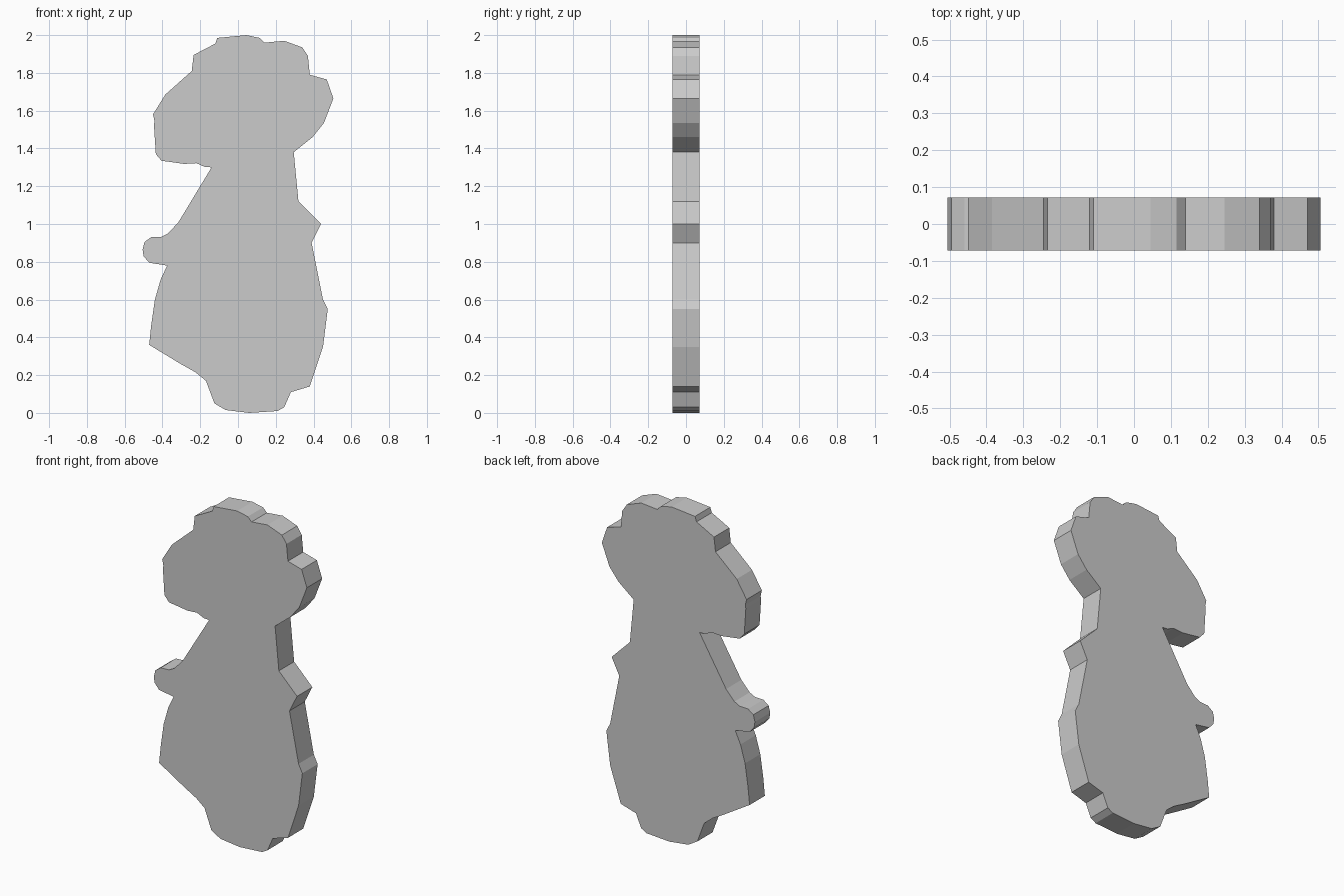
import bpy, bmesh

HALF_DEPTH = 0.072

# Silhouette (x, z), clockwise, grouped by region
head_right = [(-.11, 1.985), (.045, 2.0), (.115, 1.985), (.14, 1.96), (.245, 1.97),
              (.34, 1.935), (.37, 1.89), (.38, 1.79), (.47, 1.765), (.505, 1.665),
              (.455, 1.535), (.395, 1.46), (.295, 1.38)]
body_right = [(.32, 1.12), (.44, 1.0), (.39, .90), (.45, .60), (.475, .55),
              (.45, .35), (.38, .14), (.28, .11)]
foot = [(.245, .03), (.21, .01), (.06, 0), (-.065, .015), (-.125, .05),
        (-.17, .17), (-.225, .215)]
body_left = [(-.305, .26), (-.47, .36), (-.46, .46), (-.44, .60), (-.41, .705), (-.375, .78)]
arm = [(-.47, .795), (-.50, .83), (-.505, .865), (-.495, .905), (-.46, .93),
       (-.405, .932), (-.37, .95), (-.315, 1.01)]
head_left = [(-.14, 1.30), (-.175, 1.302), (-.22, 1.322), (-.285, 1.318), (-.405, 1.335),
             (-.435, 1.37), (-.445, 1.525), (-.442, 1.545), (-.45, 1.58),
             (-.385, 1.685), (-.245, 1.81), (-.235, 1.895), (-.12, 1.955)]
outline = head_right + body_right + foot + body_left + arm + head_left

# Flat cut-out figure: fill the outline and extrude it through its thickness
bm = bmesh.new()
front = bm.faces.new([bm.verts.new((x, -HALF_DEPTH, z)) for x, z in outline])
ext = bmesh.ops.extrude_face_region(bm, geom=[front], use_keep_orig=True)
back = [v for v in ext["geom"] if isinstance(v, bmesh.types.BMVert)]
bmesh.ops.translate(bm, verts=back, vec=(0, 2 * HALF_DEPTH, 0))
bmesh.ops.recalc_face_normals(bm, faces=bm.faces[:])

mesh = bpy.data.meshes.new("cutout_figure")
bm.to_mesh(mesh)
bm.free()
figure = bpy.data.objects.new("cutout_figure", mesh)
bpy.context.collection.objects.link(figure)
